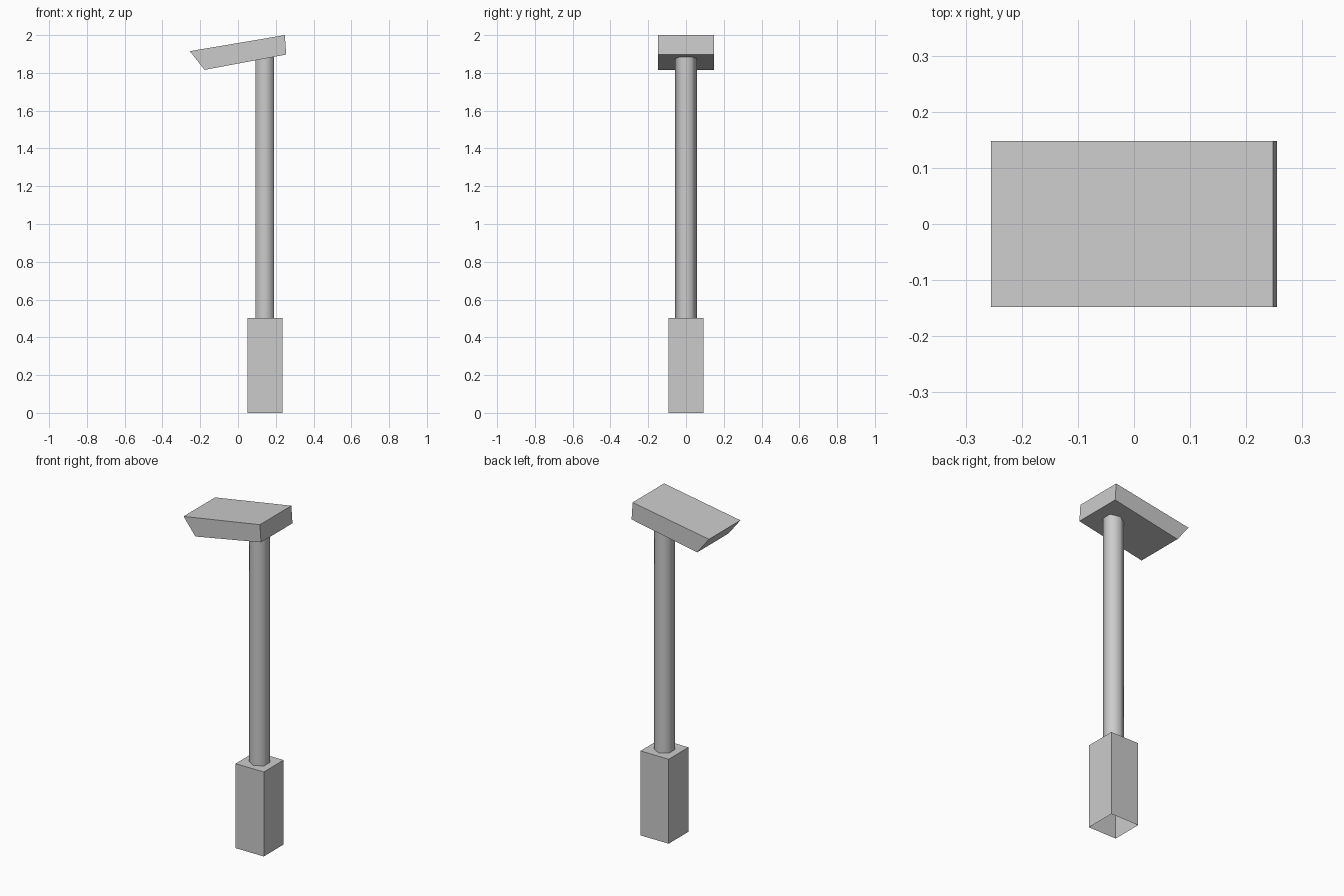
import bpy, bmesh, math
from mathutils import Matrix

if "Cube" in bpy.data.objects:
    bpy.data.objects.remove(bpy.data.objects["Cube"])

POST_X = 0.142  # shared axis of base and pole


def add_object(name, bm):
    bmesh.ops.recalc_face_normals(bm, faces=bm.faces)
    mesh = bpy.data.meshes.new(name)
    bm.to_mesh(mesh)
    bm.free()
    obj = bpy.data.objects.new(name, mesh)
    bpy.context.collection.objects.link(obj)
    return obj


# Square base, open underneath
bm = bmesh.new()
bmesh.ops.create_cube(bm, size=1, matrix=Matrix.Translation((POST_X, 0, 0.2515))
                      @ Matrix.Diagonal((0.186, 0.186, 0.503, 1)))
bottom = [f for f in bm.faces if f.calc_center_median().z < 0.01]
bmesh.ops.recalc_face_normals(bm, faces=bm.faces)
bmesh.ops.delete(bm, geom=bottom, context='FACES_ONLY')
add_object("base", bm)

# Six-sided smooth pole, corners pointing along y, open ends
z0, z1 = 0.503, 1.89
bm = bmesh.new()
bmesh.ops.create_cone(bm, cap_ends=False, segments=6, radius1=0.0575, radius2=0.0575,
                      depth=z1 - z0,
                      matrix=Matrix.Translation((POST_X, 0, (z0 + z1) / 2)))
if max(v.co.y for v in bm.verts) < 0.055:
    bmesh.ops.rotate(bm, verts=bm.verts, cent=(POST_X, 0, 0),
                     matrix=Matrix.Rotation(math.radians(30), 3, 'Z'))
for f in bm.faces:
    f.smooth = True
add_object("pole", bm)

# Tilted lamp head: side profile extruded across y
profile = [(-0.255, 1.915), (-0.177, 1.816), (0.255, 1.897), (0.248, 2.0)]
bm = bmesh.new()
side = bm.faces.new([bm.verts.new((x, -0.148, z)) for x, z in profile])
ext = bmesh.ops.extrude_face_region(bm, geom=[side], use_keep_orig=True)
bmesh.ops.translate(bm, vec=(0, 0.296, 0),
                    verts=[g for g in ext["geom"] if isinstance(g, bmesh.types.BMVert)])
add_object("lamp_head", bm)
